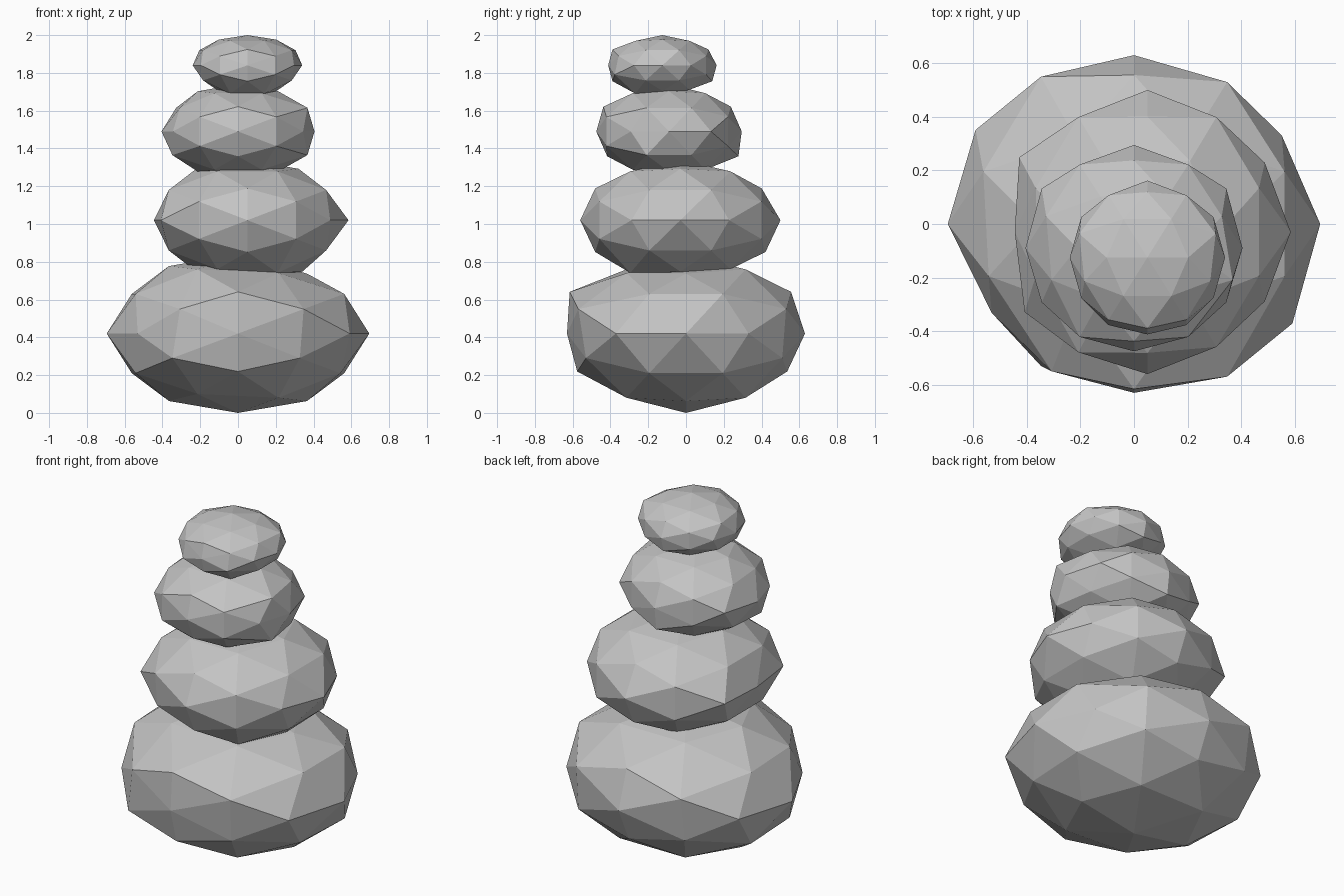
import bpy
import bmesh
import math
from mathutils import Matrix, Vector

cube = bpy.data.objects.get("Cube")
if cube:
    bpy.data.objects.remove(cube, do_unlink=True)

# One grey for every stone
grey = bpy.data.materials.new("stone_grey")
grey.use_nodes = True
colour = (0.55, 0.55, 0.55, 1)
grey.diffuse_color = colour
shader = grey.node_tree.nodes["Principled BSDF"]
shader.inputs["Base Color"].default_value = colour

# Turns the icosphere so that a vertex lies on each axis
ALIGN = Matrix.Rotation(-math.atan(2) / 2, 4, "Y")

# Letters for left, right, front, back, up and down
right, front, down = Vector((-1, 0, 0)), Vector((0, -1, 0)), Vector((0, 0, -1))
AXES = {"L": -right, "R": right, "F": front, "B": -front, "U": -down, "D": down}
STEP = 0.02


def direction(letters):
    """Sum of the axes named by the letters."""
    return sum((AXES[letter] for letter in letters), Vector())


def stone(name, centre, radii, dents):
    """Flattened icosphere; dents shift the corner facing a direction by steps."""
    bm = bmesh.new()
    bmesh.ops.create_icosphere(bm, subdivisions=2, radius=1, matrix=ALIGN)
    rest = {v: v.co.normalized() for v in bm.verts}
    bmesh.ops.scale(bm, vec=radii, verts=bm.verts)
    for facing, shift in dents.items():
        aim = direction(facing)
        corner = max(rest, key=lambda v: rest[v].dot(aim))
        corner.co += direction(shift) * STEP
    mesh = bpy.data.meshes.new(name)
    bm.to_mesh(mesh)
    bm.free()
    mesh.materials.append(grey)
    obj = bpy.data.objects.new(name, mesh)
    obj.location = centre
    bpy.context.collection.objects.link(obj)
    return obj


# Stones from the ground up
stone("bottom_stone", (0, 0, 0.42), (0.695, 0.63, 0.42), {
    # Widest ring
    "FR": "LLL", "BR": "B", "BL": "RR", "FL": "FF",
    # Shoulders
    "FU": "FFFF", "FFRU": "LLFF", "FFLU": "FFF",
    "BU": "B", "BBLU": "B", "BBRU": "BB", "RRFU": "L",
    # Low upper left edge
    "LU": "DD", "UUFL": "D",
    # Underside
    "FD": "FFU", "FFRD": "F", "FFLD": "RF", "BD": "U",
    "RRFD": "L", "LLFD": "R", "DDFR": "U"})

stone("lower_middle_stone", (0.05, -0.03, 1.02), (0.515, 0.53, 0.32), {
    "L": "L", "R": "L", "FR": "RF", "BR": "RR", "BL": "F", "FL": "B",
    "FFRU": "F", "BU": "F", "LD": "L", "DDFL": "D"})

stone("upper_middle_stone", (0, -0.09, 1.49), (0.405, 0.385, 0.25), {
    "BR": "B", "BL": "B", "FU": "F", "BD": "BB",
    "LLFU": "LL", "LLFD": "LL", "RRFU": "L", "RRFD": "R",
    "FFLU": "F", "FFRU": "F", "FFLD": "F", "FFRD": "F"})

stone("top_stone", (0.05, -0.125, 1.84), (0.29, 0.287, 0.16), {
    "FU": "F", "FD": "F", "BD": "B", "FFLD": "F", "FFRD": "F",
    "LLBU": "L", "RRBU": "R", "DDFL": "D", "DDFR": "D"})
